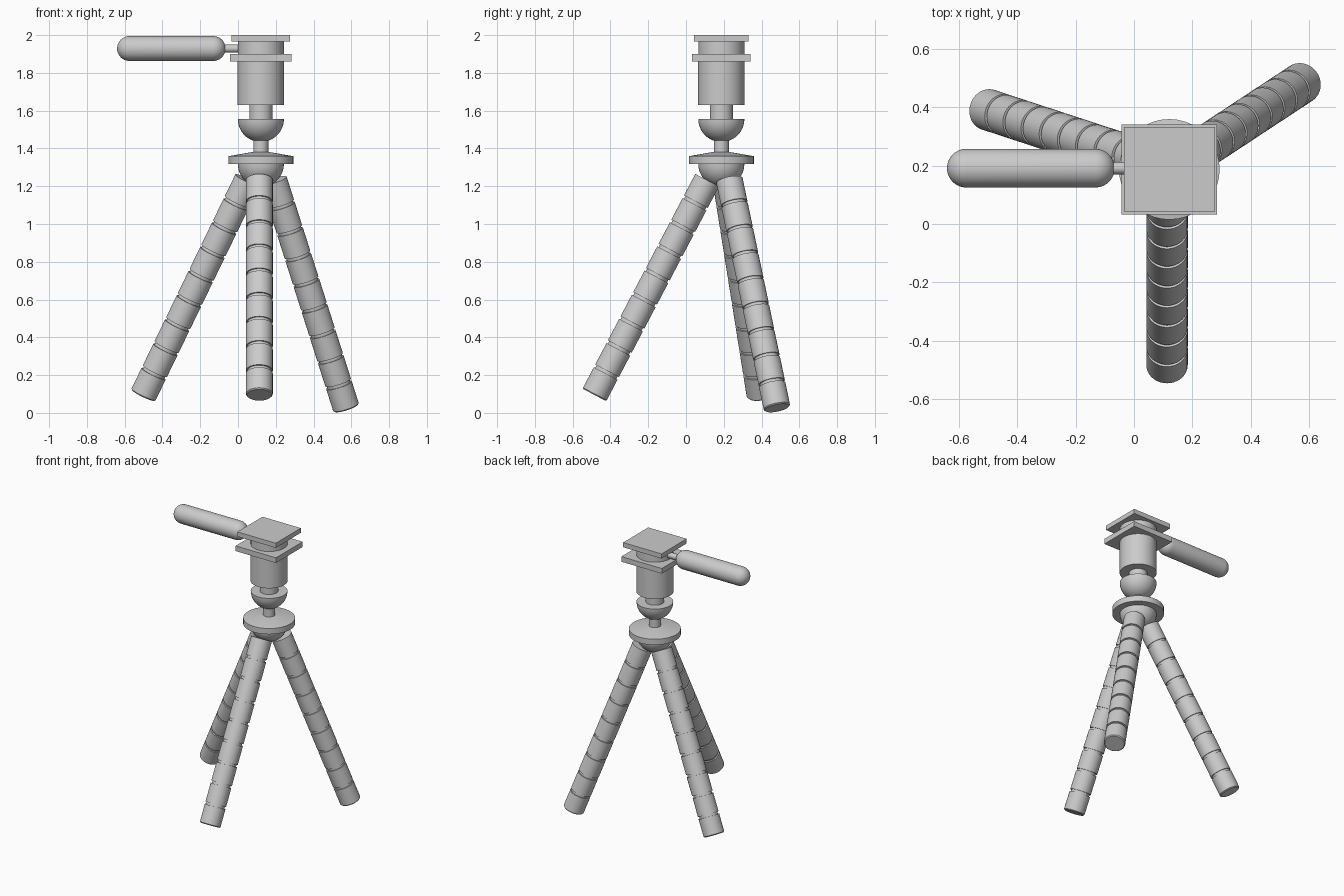
import bpy, bmesh
from math import pi, sin, cos, radians
from mathutils import Vector, Matrix

if "Cube" in bpy.data.objects:
    bpy.data.objects.remove(bpy.data.objects["Cube"])

AX, AY = 0.121, 0.187          # column axis
LEG_R, GROOVE_R = 0.071, 0.063


def finish(name, bm):
    bmesh.ops.recalc_face_normals(bm, faces=bm.faces)
    me = bpy.data.meshes.new(name)
    bm.to_mesh(me)
    bm.free()
    me.shade_smooth()
    me.set_sharp_from_angle(angle=radians(30))
    ob = bpy.data.objects.new(name, me)
    bpy.context.collection.objects.link(ob)
    return ob


def lathe(name, profile, origin=(AX, AY, 0), axis=(0, 0, 1), steps=40):
    """Revolve (radius, height) points about an axis through origin."""
    bm = bmesh.new()
    vs = [bm.verts.new((r, 0, h)) for r, h in profile]
    es = [bm.edges.new(p) for p in zip(vs, vs[1:])]
    bmesh.ops.spin(bm, geom=vs + es, axis=(0, 0, 1), cent=(0, 0, 0),
                   angle=2 * pi, steps=steps)
    bmesh.ops.remove_doubles(bm, verts=bm.verts, dist=1e-5)
    rot = Vector((0, 0, 1)).rotation_difference(Vector(axis).normalized())
    bm.transform(Matrix.Translation(origin) @ rot.to_matrix().to_4x4())
    return finish(name, bm)


def cylinder(name, r, z0, z1):
    return lathe(name, [(0, z0), (r, z0), (r, z1), (0, z1)])


def bowl(name, r, z):
    arc = [(r * sin(i * pi / 24), z - r * cos(i * pi / 24)) for i in range(13)]
    return lathe(name, arc + [(0, z)])


def plate(name, sx, sy, z0, z1):
    bm = bmesh.new()
    bmesh.ops.create_cube(bm, size=1)
    bm.transform(Matrix.Translation((AX, AY, (z0 + z1) / 2))
                 @ Matrix.Diagonal((sx, sy, z1 - z0, 1)))
    return finish(name, bm)


def leg(name, foot, top, count=9, gap=0.016, bevel=0.006):
    """Segmented leg, revolved from foot to top with a groove between segments."""
    d = Vector(top) - Vector(foot)
    pitch = (d.length + gap) / count
    prof = [(0, 0), (LEG_R - bevel, 0), (LEG_R, bevel)]
    for i in range(count):
        end = (i + 1) * pitch - gap
        prof.append((LEG_R, end))
        if i < count - 1:
            prof += [(GROOVE_R, end), (GROOVE_R, end + gap), (LEG_R, end + gap)]
    prof.append((0, d.length))
    return lathe(name, prof, foot, d)


# Legs
leg("front_leg", (0.113, -0.485, 0.095), (0.113, 0.112, 1.232))
leg("left_leg", (-0.502, 0.392, 0.093), (0.050, 0.211, 1.232))
leg("right_leg", (0.573, 0.482, 0.026), (0.190, 0.230, 1.230))

# Hub where the legs meet
bowl("hub_bowl", 0.122, 1.318)
lathe("hub_disc", [(0, 1.317), (0.172, 1.317), (0.172, 1.359), (0.04, 1.382), (0, 1.382)])

# Column and ball head
cylinder("lower_stem", 0.04, 1.37, 1.46)
bowl("head_bowl", 0.122, 1.556)
cylinder("upper_stem", 0.061, 1.55, 1.64)
cylinder("head_body", 0.123, 1.63, 1.87)
plate("lower_plate", 0.327, 0.308, 1.861, 1.899)
cylinder("plate_spacer", 0.122, 1.895, 1.97)
plate("top_plate", 0.311, 0.29, 1.966, 2.0)

# Pan handle with rounded ends, pointing left
R, LEN = 0.066, 0.574
ends = [(R * sin(i * pi / 20), R - R * cos(i * pi / 20)) for i in range(11)]
lathe("handle_grip", ends + [(r, LEN - h) for r, h in reversed(ends)],
      (-0.066, 0.191, 1.929), (-1, 0, 0))
lathe("handle_rod", [(0, 0), (0.021, 0), (0.021, 0.16), (0, 0.16)],
      (0.06, 0.191, 1.929), (-1, 0, 0), 24)
